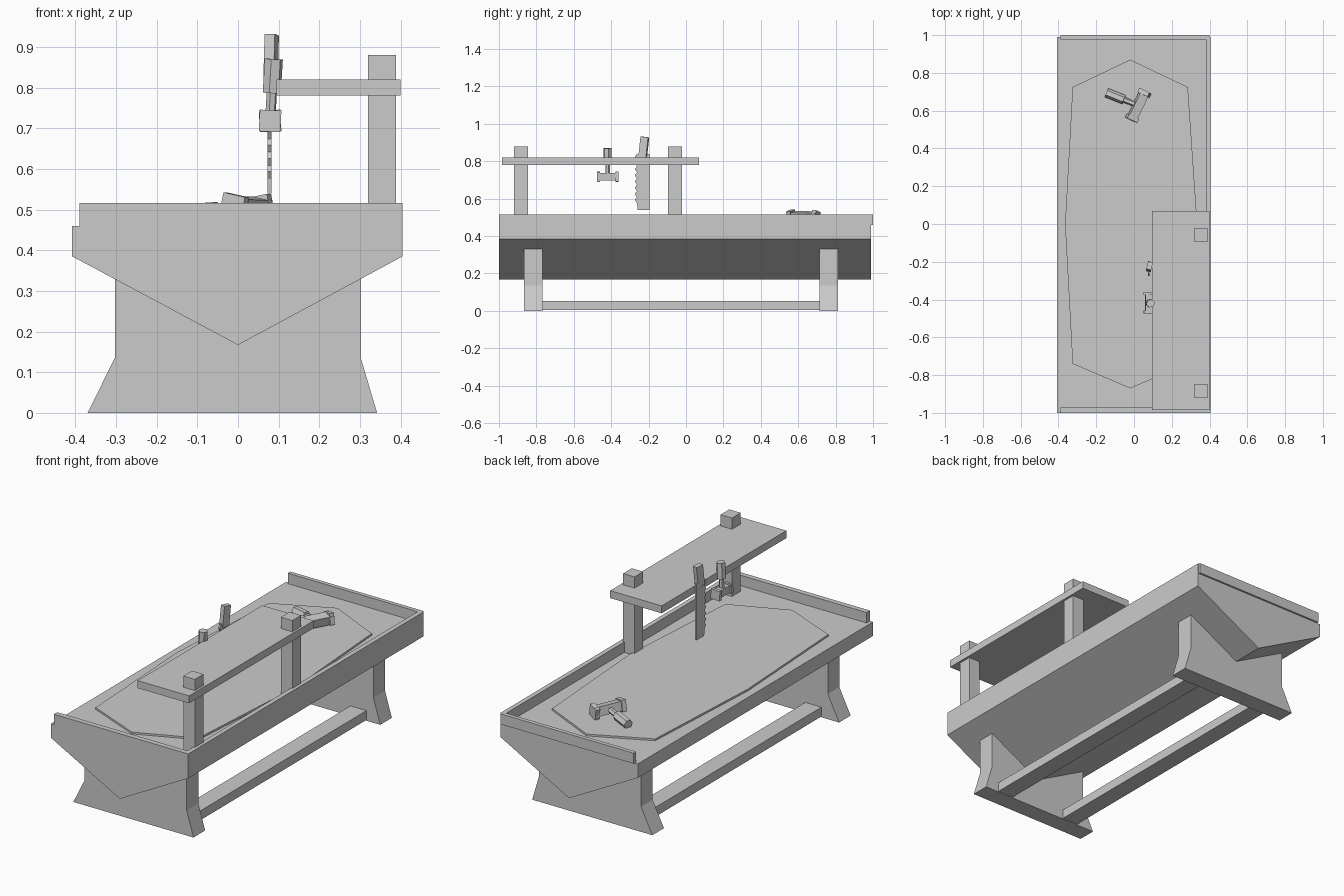
import bpy, bmesh
from math import pi
from mathutils import Vector, Matrix

if "Cube" in bpy.data.objects:
    bpy.data.objects.remove(bpy.data.objects["Cube"])


def finish(bm, name):
    bmesh.ops.recalc_face_normals(bm, faces=bm.faces)
    me = bpy.data.meshes.new(name)
    bm.to_mesh(me)
    bm.free()
    ob = bpy.data.objects.new(name, me)
    bpy.context.collection.objects.link(ob)
    return ob


def box(name, x, y, z):
    bm = bmesh.new()
    bmesh.ops.create_cube(bm, size=1)
    for v in bm.verts:
        v.co = [r[0] + (c + 0.5) * (r[1] - r[0]) for c, r in zip(v.co, (x, y, z))]
    return finish(bm, name)


def prism(name, pts, axis, lo, hi):
    """Extrude a 2D outline along one axis; pts are the other two coordinates."""
    bm = bmesh.new()
    vs = []
    for p in pts:
        c = list(p)
        c.insert(axis, lo)
        vs.append(bm.verts.new(c))
    f = bm.faces.new(vs)
    ext = bmesh.ops.extrude_face_region(bm, geom=[f])['geom']
    d = Vector((0, 0, 0))
    d[axis] = hi - lo
    bmesh.ops.translate(bm, vec=d, verts=[e for e in ext if isinstance(e, bmesh.types.BMVert)])
    return finish(bm, name)


def beam(name, p0, p1, width, depth, sides=4, roll=0.0):
    """Bar of given cross-section between two points."""
    p0, p1 = Vector(p0), Vector(p1)
    d = p1 - p0
    bm = bmesh.new()
    r = 0.5 / (0.70711 if sides == 4 else 1)
    bmesh.ops.create_cone(bm, cap_ends=True, segments=sides, radius1=r, radius2=r, depth=1,
                          matrix=Matrix.Rotation(pi / sides, 4, 'Z'))
    rot = d.to_track_quat('Z', 'Y').to_matrix().to_4x4()
    m = (Matrix.Translation((p0 + p1) / 2) @ rot @ Matrix.Rotation(roll, 4, 'Z')
         @ Matrix.Diagonal((width, depth, d.length, 1)))
    bm.transform(m)
    return finish(bm, name)


def hammer(prefix, head0, head1, tip, cap, body, neck, grip, roll=0.0):
    """Head with wider end caps, thin neck and thicker grip ending at tip."""
    a, b, t = Vector(head0), Vector(head1), Vector(tip)
    mid = (a + b) / 2
    beam(prefix + "_head", a, b, body, body, 4, roll)
    beam(prefix + "_face_a", a, a.lerp(b, 0.14), cap, cap, 4, roll)
    beam(prefix + "_face_b", b, b.lerp(a, 0.14), cap, cap, 4, roll)
    beam(prefix + "_neck", mid, mid.lerp(t, 0.6), neck, neck, 6)
    beam(prefix + "_grip", mid.lerp(t, 0.45), t, grip, grip, 6)


# Trough-shaped bench body
prism("bench_body", [(-0.408, 0.385), (0, 0.167), (0.405, 0.385), (0.405, 0.46), (-0.408, 0.46)],
      1, -1.0, 0.99)

# Raised rails on three sides, left side stays open
box("front_rail", (-0.39, 0.405), (-1.0, -0.972), (0.455, 0.516))
box("back_rail", (-0.39, 0.40), (0.978, 1.0), (0.46, 0.516))
box("right_rail", (0.38, 0.405), (-0.975, 0.99), (0.455, 0.516))

# Eight-sided work surface
prism("work_surface", [(-0.02, 0.87), (0.285, 0.725), (0.335, 0), (0.285, -0.74),
                       (-0.02, -0.87), (-0.325, -0.74), (-0.365, 0), (-0.325, 0.725)],
      2, 0.455, 0.47)

# End legs with flared feet
leg = [(-0.303, 0.33), (-0.303, 0.135), (-0.37, 0), (0.342, 0), (0.302, 0.135), (0.302, 0.33)]
for name, y in (("front_leg", -0.865), ("back_leg", 0.715)):
    prism(name, leg, 1, y, y + 0.098)

# Long stretchers between the legs
for name, x in (("left_stretcher", -0.265), ("right_stretcher", 0.165)):
    box(name, (x, x + 0.095), (-0.77, 0.72), (0.004, 0.054))

# Tool shelf on two posts
box("tool_shelf", (0.095, 0.40), (-0.985, 0.07), (0.78, 0.82))
for name, y in (("front_post", -0.92), ("back_post", -0.095)):
    box(name, (0.32, 0.388), (y, y + 0.074), (0.455, 0.88))

# Hanging saw: toothed blade and handle
teeth = []
for i in range(8):
    z = 0.575 + i * 0.033
    teeth += [(-0.262, z), (-0.274, z + 0.018)]
prism("saw_blade", [(-0.195, 0.84), (-0.195, 0.54), (-0.258, 0.54)] + teeth + [(-0.262, 0.84)],
      0, 0.073, 0.082)
beam("saw_handle", (0.08, -0.232, 0.82), (0.083, -0.22, 0.93), 0.026, 0.042)

# Hammer hanging from the shelf edge
hammer("hanging_hammer", (0.079, -0.475, 0.718), (0.079, -0.36, 0.718), (0.088, -0.42, 0.87),
       0.053, 0.038, 0.026, 0.046, 0.05)

# Hammer lying on the work surface
hammer("table_hammer", (-0.015, 0.55, 0.507), (0.06, 0.705, 0.503), (-0.145, 0.695, 0.488),
       0.06, 0.048, 0.03, 0.05, 0.2)
